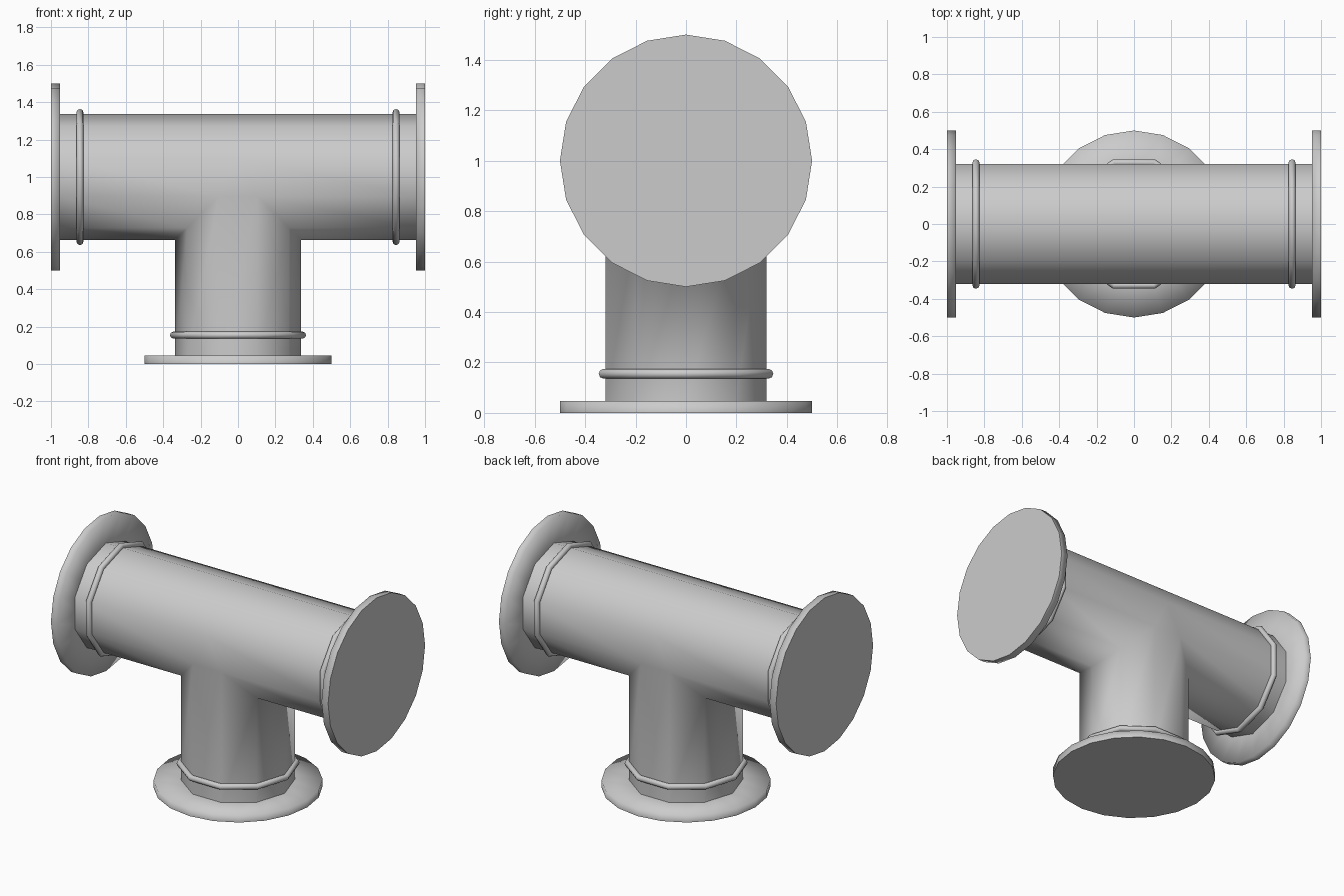
import bpy, bmesh
from math import cos, sin, pi
from mathutils import Matrix, Vector

cube = bpy.data.objects.get("Cube")
if cube:
    bpy.data.objects.remove(cube, do_unlink=True)

metal = bpy.data.materials.new("pipe_grey")
metal.use_nodes = True
grey = (0.6, 0.6, 0.6, 1)
metal.diffuse_color = grey
metal.node_tree.nodes["Principled BSDF"].inputs["Base Color"].default_value = grey

PIPE_R, PIPE_SIDES = 0.336, 10
FLANGE_R, FLANGE_SIDES = 0.5, 20
CENTRE = Matrix.Translation((0, 0, 1))
# Each branch points along its local +z, outward from the pipe crossing
BRANCHES = {"left": pi / 2, "right": -pi / 2, "bottom": pi}


def branch_matrix(angle):
    return CENTRE @ Matrix.Rotation(angle, 4, 'Y')


def finish(bm, name):
    bmesh.ops.recalc_face_normals(bm, faces=bm.faces[:])
    for f in bm.faces:
        f.smooth = True
    mesh = bpy.data.meshes.new(name)
    bm.to_mesh(mesh)
    bm.free()
    mesh.materials.append(metal)
    obj = bpy.data.objects.new(name, mesh)
    bpy.context.collection.objects.link(obj)
    return obj


def bridge(bm, a, b):
    n = len(a)
    for i in range(n):
        j = (i + 1) % n
        bm.faces.new((a[i], a[j], b[j], b[i]))


def ring(bm, matrix, radius, height, sides):
    """Polygon loop around the branch axis; height may depend on the point."""
    loop = []
    for i in range(sides):
        x, y = radius * cos(2 * pi * i / sides), radius * sin(2 * pi * i / sides)
        z = height(x) if callable(height) else height
        loop.append(bm.verts.new(matrix @ Vector((x, y, z))))
    return loop


# Tee body: three tubes mitred together into one smooth skin
mitres = {"left": lambda x: max(0, x),
          "right": lambda x: max(0, -x),
          "bottom": abs}
bm = bmesh.new()
for side, angle in BRANCHES.items():
    m = branch_matrix(angle)
    bridge(bm, ring(bm, m, PIPE_R, mitres[side], PIPE_SIDES),
           ring(bm, m, PIPE_R, 0.96, PIPE_SIDES))
bmesh.ops.remove_doubles(bm, verts=bm.verts[:], dist=0.001)
# Close the small triangles left where all three tubes meet
bmesh.ops.holes_fill(bm, edges=[e for e in bm.edges if e.is_boundary], sides=3)
finish(bm, "tee_pipe")

for side, angle in BRANCHES.items():
    m = branch_matrix(angle)

    # End flange: rounded-looking rim with a crisp flat cap
    bm = bmesh.new()
    inner = ring(bm, m, 0.3, 0.953, FLANGE_SIDES)
    back = ring(bm, m, FLANGE_R, 0.953, FLANGE_SIDES)
    front = ring(bm, m, FLANGE_R, 1.0, FLANGE_SIDES)
    bridge(bm, inner, back)
    bridge(bm, back, front)
    cap = bm.faces.new(front)
    for e in cap.edges:
        e.smooth = False
    finish(bm, side + "_flange")

    # Raised weld collar near the flange
    bm = bmesh.new()
    steps = 8
    loops = [ring(bm, m, 0.345 + 0.019 * cos(2 * pi * k / steps),
                  0.845 + 0.019 * sin(2 * pi * k / steps), PIPE_SIDES)
             for k in range(steps)]
    for k in range(steps):
        bridge(bm, loops[k], loops[(k + 1) % steps])
    finish(bm, side + "_collar")
